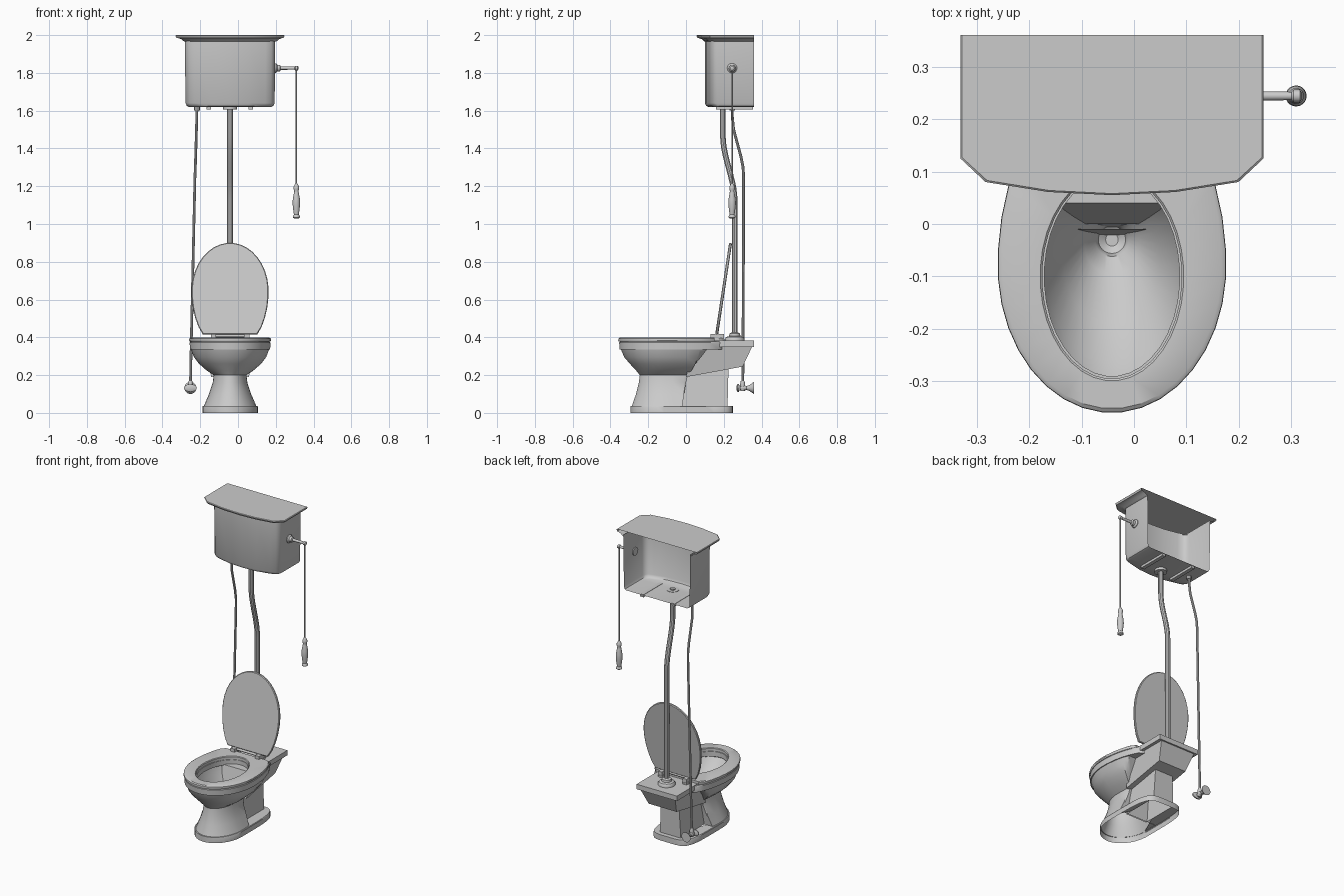
import bpy, bmesh
from math import sin, cos, pi
from mathutils import Vector

if "Cube" in bpy.data.objects:
    bpy.data.objects.remove(bpy.data.objects["Cube"])

CX = -0.042   # centre line of bowl and cistern
N = 36


def loft(name, rings, closed=True, cap0=False, cap1=False, cyclic=False, angle=35):
    """Skin a list of equal-length point rings."""
    bm = bmesh.new()
    vs = [[bm.verts.new(p) for p in r] for r in rings]
    n = len(rings[0])
    pairs = list(zip(vs, vs[1:])) + ([(vs[-1], vs[0])] if cyclic else [])
    for a, b in pairs:
        for i in range(n if closed else n - 1):
            j = (i + 1) % n
            bm.faces.new((a[i], a[j], b[j], b[i]))
    if cap0:
        bm.faces.new(vs[0])
    if cap1:
        bm.faces.new(vs[-1])
    bmesh.ops.recalc_face_normals(bm, faces=bm.faces)
    me = bpy.data.meshes.new(name)
    bm.to_mesh(me)
    bm.free()
    ob = bpy.data.objects.new(name, me)
    bpy.context.collection.objects.link(ob)
    smooth(ob, angle)
    return ob


def smooth(ob, angle=35):
    bpy.ops.object.select_all(action='DESELECT')
    ob.select_set(True)
    bpy.context.view_layer.objects.active = ob
    bpy.ops.object.shade_smooth_by_angle(angle=angle * pi / 180)


def egg(z, hw, yf, ym, yb, clip=9, p=2, x0=CX):
    """Outline: elliptical front, (super)elliptical back cut flat at clip."""
    pts = []
    for i in range(N):
        t = 2 * pi * (i + 0.5) / N
        s, c = sin(t), cos(t)
        e = 2 / p if c > 0 else 1
        x = hw * abs(s) ** e * (1 if s > 0 else -1)
        y = ym + ((yb - ym) * c ** e if c > 0 else (ym - yf) * c)
        pts.append(Vector((x0 + x, min(y, clip), z)))
    return pts


def rect(y0, y1, z0, z1, hw):
    return [Vector((CX + x, y, z)) for x, y, z in
            ((-hw, y0, z0), (hw, y0, z0), (hw, y1, z1), (-hw, y1, z1))]


def box(name, x0, x1, y0, y1, z0, z1):
    r = [[Vector((x, y, z)) for x, y in ((x0, y0), (x1, y0), (x1, y1), (x0, y1))] for z in (z0, z1)]
    return loft(name, r, cap0=True, cap1=True)


def lathe(name, origin, axis, prof, n=20, squash=1):
    """Turn (radius, height) pairs about an axis."""
    q = Vector(axis).to_track_quat('Z', 'Y')
    rings = []
    for r, h in prof:
        ring = [q @ Vector((r * cos(2 * pi * i / n), r * sin(2 * pi * i / n), h)) for i in range(n)]
        rings.append([Vector(origin) + Vector((v.x, v.y, v.z * squash)) for v in ring])
    return loft(name, rings, cap0=True, cap1=True)


def tube(name, pts, r):
    cu = bpy.data.curves.new(name, 'CURVE')
    cu.dimensions = '3D'
    cu.bevel_depth, cu.bevel_resolution, cu.use_fill_caps = r, 3, True
    sp = cu.splines.new('POLY')
    sp.points.add(len(pts) - 1)
    for p, co in zip(sp.points, pts):
        p.co = (*co, 1)
    ob = bpy.data.objects.new(name, cu)
    bpy.context.collection.objects.link(ob)
    bpy.ops.object.select_all(action='DESELECT')
    ob.select_set(True)
    bpy.context.view_layer.objects.active = ob
    bpy.ops.object.convert(target='MESH')
    smooth(bpy.context.object)


# foot: hollow plinth with a ledge around pedestal and trap column
foot = dict(yf=-0.295, ym=-0.1, yb=0.25, p=5)
ledge = egg(0.037, 0.139, -0.287, -0.1, 0.22, p=5)
for v in ledge:
    if v.y > -0.02:
        v.x = CX + max(-0.075, min(0.075, v.x - CX))
loft("foot", [egg(0, 0.147, **foot), egg(0.033, 0.147, **foot), egg(0.037, 0.144, **foot), ledge])

# pedestal, bowl, rim and inner basin in one skin
bowl_rows = [
    (.035, .140, -.288, -.10, .25, -.02), (.10, .112, -.265, -.10, .25, -.01),
    (.16, .092, -.250, -.10, .25, .00), (.20, .087, -.245, -.10, .25, .01),
    (.225, .125, -.265, -.10, .26, .03), (.26, .165, -.298, -.09, .27, .05),
    (.295, .192, -.328, -.09, .27, .08), (.335, .207, -.345, -.08, .28, .11),
    (.335, .213, -.352, -.08, .28, .19), (.372, .215, -.355, -.08, .28, .20),
    (.377, .210, -.350, -.08, .28, .20),
    (.377, .129, -.290, -.10, .092), (.345, .129, -.290, -.10, .092),
    (.340, .138, -.298, -.10, .098), (.30, .125, -.265, -.09, .085),
    (.24, .092, -.190, -.07, .060), (.17, .052, -.095, -.04, .020),
    (.145, .032, -.062, -.03, .002), (.125, .026, -.056, -.03, -.004), (.115, .012, -.042, -.03, -.018)]
loft("bowl", [egg(*r) for r in bowl_rows], cap1=True)

# rear shelf, tapered bracket and trap column
box("rear_shelf", CX - .145, CX + .145, .12, .36, .350, .382)
loft("shelf_bracket", [rect(.04, .35, .35, .35, .125), rect(.0, .30, .19, .245, .10)], cap0=True, cap1=True)
loft("trap_column", [rect(-.01, .225, .21, .24, .065), rect(-.03, .22, .036, .036, .075)])

# seat ring
so = (-.08, .28, .15)
loft("seat", [egg(.377, .214, -.357, *so), egg(.384, .218, -.36, *so), egg(.393, .217, -.359, *so),
              egg(.398, .209, -.352, *so),
              egg(.398, .137, -.299, -.1, .099), egg(.394, .133, -.295, -.1, .095),
              egg(.377, .133, -.295, -.1, .095)], cyclic=True)

# raised seat lid, leaning back
up, out = Vector((0, .15, .988)), Vector((0, -.988, .15))


def lid_ring(inset, d):
    flat = egg(0, .204 - inset, -.26 + inset, 0, .33, .23 - inset, x0=0)
    return [Vector((CX, .197, .643)) + Vector((v.x, 0, 0)) - v.y * up + d * out for v in flat]


loft("seat_lid", [lid_ring(.004, -.008), lid_ring(0, -.004), lid_ring(0, .004), lid_ring(.004, .008)],
     cap0=True, cap1=True)

# hinges
for s in (-1, 1):
    x = CX + s * .088
    box("hinge_block", x - .014, x + .014, .13, .20, .378, .418)
    lathe("hinge_bolt", (x, .185, .38), (0, 0, 1), [(.018, 0), (.018, .012), (.010, .02)])
lathe("hinge_bar", (CX - .09, .16, .408), (1, 0, 0), [(.008, 0), (.008, .18)], 12)


# cistern: open at the wall side
def tank_ring(z, hw, yf, corner, yb=.36, cut=.05, soft=True):
    """Half outline mirrored about the centre line."""
    half = [(hw, yb), (hw, corner)]
    if soft:
        half += [(hw - cut * .1, corner - .02), (hw - cut * .4, corner - .036)]
    half += [(hw - cut, yf + .025), (hw * .42, yf + .006), (0, yf)]
    return [Vector((CX + x, y, z)) for x, y in half] + [Vector((CX - x, y, z)) for x, y in half[-2::-1]]


loft("cistern", [tank_ring(1.62, .218, .118, .185), tank_ring(1.625, .229, .107, .178),
                 tank_ring(1.64, .236, .100, .17), tank_ring(1.975, .239, .100, .17)],
     closed=False, cap0=True)
lid_rows = [(1.965, .240, .099, .160), (1.970, .250, .092, .155), (1.978, .258, .085, .15),
            (1.984, .275, .068, .135), (1.986, .284, .060, .128), (1.997, .289, .055, .125), (2.0, .286, .058, .127)]
loft("cistern_lid", [tank_ring(z, h, f, c, cut=.048, soft=False) for z, h, f, c in lid_rows],
     closed=False, cap1=True)
for x in (-.155, .068):
    box("cistern_rib", x - .012, x + .012, .16, .355, 1.605, 1.622)

# flush pipe with collars
fl = [(CX, .195, 1.63), (CX, .195, 1.47)]
for i in range(1, 10):
    t = i / 10
    fl.append((CX, .195 + .063 * t * t * (3 - 2 * t), 1.47 - .35 * t))
fl += [(CX, .258, 1.12), (CX, .258, .38)]
tube("flush_pipe", fl, .0155)
lathe("flush_collar_top", (CX, .195, 1.605), (0, 0, 1), [(.037, 0), (.037, .017)])
lathe("flush_collar_bottom", (CX, .258, .38), (0, 0, 1),
      [(.052, 0), (.052, .012), (.045, .022), (.030, .026), (.028, .04), (.018, .045)])

# water supply pipe and wall valve
VX = -.252
tube("supply_pipe", [(-.217, .245, 1.63), (-.218, .245, 1.57), (-.220, .252, 1.50), (-.224, .290, 1.36),
                     (-.226, .302, 1.30), (-.228, .305, 1.25), (VX + .003, .302, .30), (VX, .300, .135)], .0075)
lathe("supply_nut", (-.217, .245, 1.60), (0, 0, 1), [(.015, 0), (.015, .022)], 8)
lathe("valve_wall_flange", (VX, .285, .132), (0, 1, 0),
      [(.010, 0), (.014, .01), (.014, .025), (.010, .035), (.015, .05), (.026, .066), (.032, .075)])
lathe("valve_handle", (VX, .268, .132), (0, 1, 0), [(.02, 0), (.034, .004), (.034, .012), (.02, .016)], 16, .6)
lathe("valve_body", (VX, .300, .115), (0, 0, 1), [(.010, 0), (.013, .005), (.013, .04), (.010, .055)])

# flush lever, chain and pull
lathe("lever_boss", (.19, .244, 1.825), (1, 0, 0),
      [(.026, 0), (.026, .010), (.018, .018), (.017, .032), (.010, .036)])
lathe("lever_arm", (.20, .244, 1.825), (1, 0, 0), [(.009, 0), (.008, .10), (.012, .104), (.012, .116), (.006, .120)])
tube("pull_chain", [(.309, .244, 1.825), (.309, .244, 1.20)], .004)
lathe("pull_handle", (.309, .244, 1.03), (0, 0, 1),
      [(.012, 0), (.018, .004), (.018, .012), (.013, .02), (.016, .04), (.020, .075), (.019, .10),
       (.013, .135), (.011, .145), (.015, .155), (.015, .165), (.009, .178), (.005, .185)])
